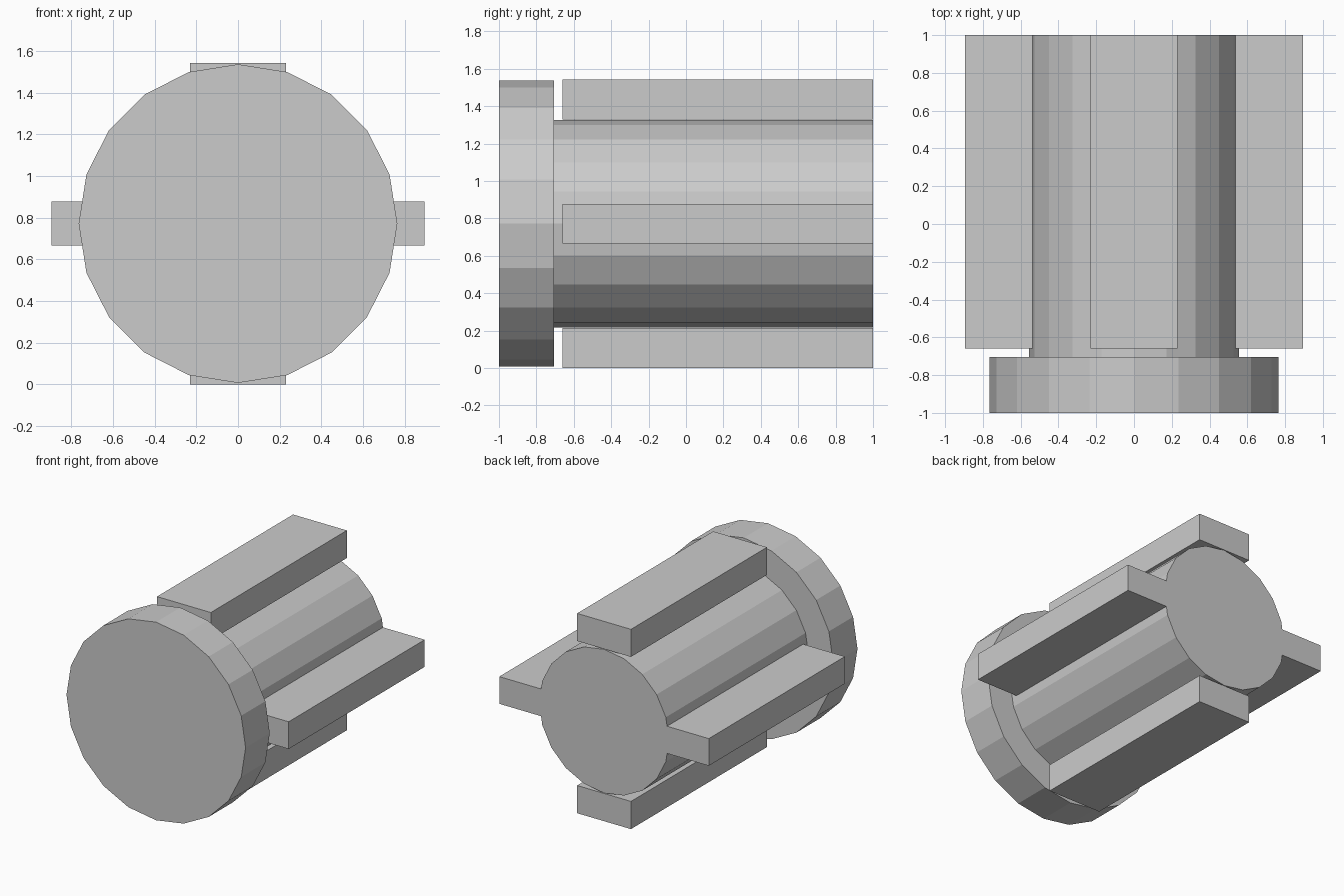
import bpy, math

if "Cube" in bpy.data.objects:
    bpy.data.objects.remove(bpy.data.objects["Cube"])

CENTRE_Z = 0.772

grey = bpy.data.materials.new("plain grey")
grey.diffuse_color = (0.6, 0.6, 0.6, 1)
grey.use_nodes = True
grey.node_tree.nodes["Principled BSDF"].inputs["Base Color"].default_value = grey.diffuse_color


def disc(name, radius, y0, y1):
    """Twenty-sided cylinder lying along y, with a corner pointing straight up."""
    bpy.ops.mesh.primitive_cylinder_add(
        vertices=20, radius=radius, depth=y1 - y0,
        location=(0, (y0 + y1) / 2, CENTRE_Z), rotation=(math.pi / 2, 0, 0))
    finish(name)


def bar(name, x0, x1, z0, z1):
    """Straight key running along the shaft."""
    y0, y1 = -0.66, 1.0
    bpy.ops.mesh.primitive_cube_add(
        size=1, location=((x0 + x1) / 2, (y0 + y1) / 2, (z0 + z1) / 2))
    bpy.context.object.scale = (x1 - x0, y1 - y0, z1 - z0)
    bpy.ops.object.transform_apply(location=False, rotation=False, scale=True)
    finish(name)


def finish(name):
    ob = bpy.context.object
    ob.name = name
    ob.data.materials.append(grey)


# Wide front head and narrower shaft
disc("head", 0.765, -1.0, -0.705)
disc("shaft", 0.555, -0.705, 1.0)

# Keys above and below the shaft
bar("top_key", -0.23, 0.23, 1.33, 1.543)
bar("bottom_key", -0.23, 0.23, 0.0, 0.214)

# Keys at the sides, rooted slightly into the shaft
bar("right_key", 0.535, 0.895, 0.667, 0.877)
bar("left_key", -0.895, -0.535, 0.667, 0.877)
